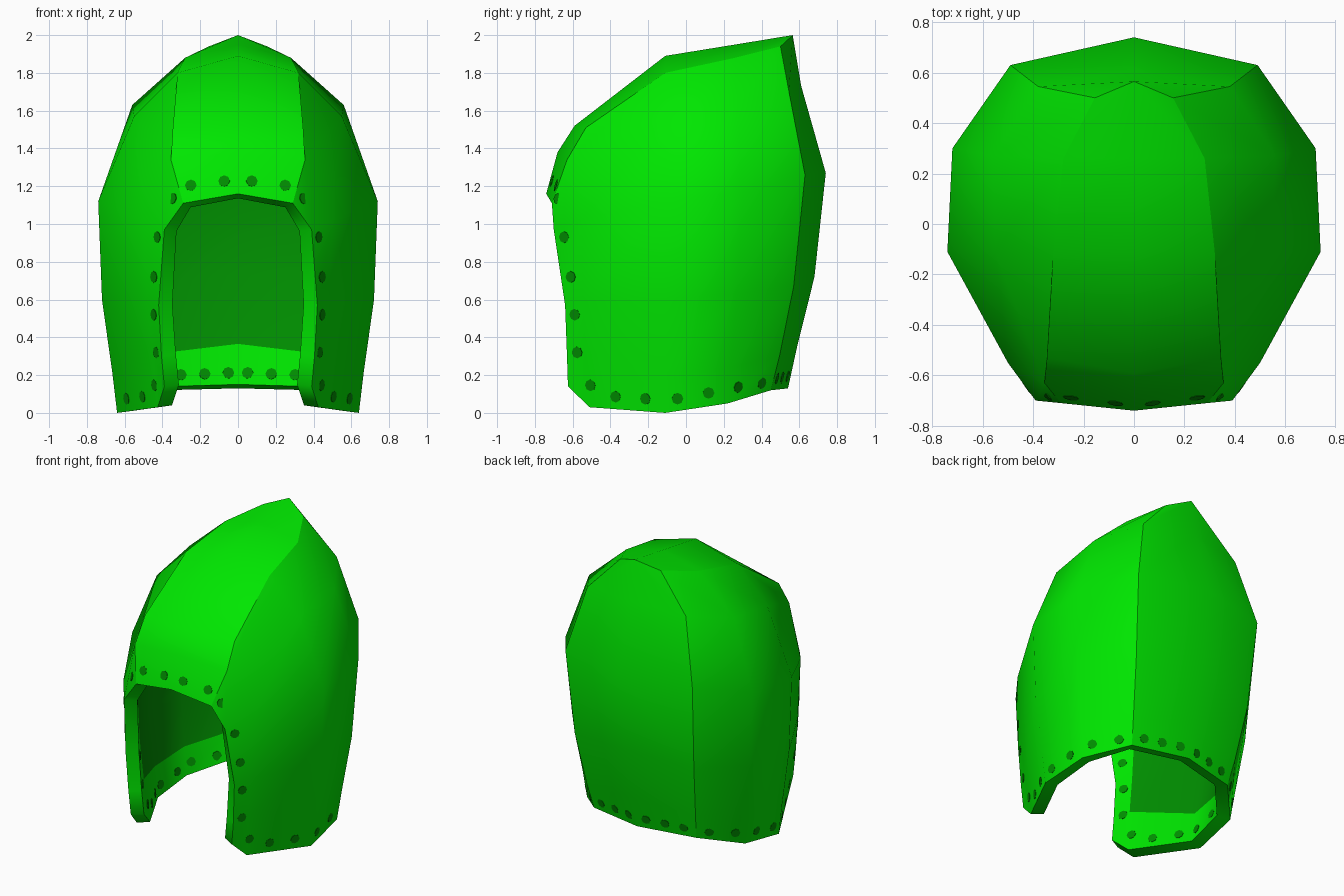
import bpy, bmesh, math
from mathutils import Vector
from mathutils.bvhtree import BVHTree

if "Cube" in bpy.data.objects:
    bpy.data.objects.remove(bpy.data.objects["Cube"])

WALL = 0.085


def material(name, rgb):
    m = bpy.data.materials.new(name)
    m.diffuse_color = (*rgb, 1)
    m.use_nodes = True
    m.node_tree.nodes["Principled BSDF"].inputs["Base Color"].default_value = m.diffuse_color
    return m


shell_green = material("bright_green", (0.0, 0.79, 0.0))
dark_green = material("dark_green", (0.0, 0.27, 0.0))

# Half shell: each row runs from the face opening round the side to the back centre
rows = [
    [(.39, -.625, .14), (.425, -.51, .03), (.64, -.11, 0), (.61, .22, .05), (.395, .45, .12), (0, .54, .13)],
    [(.405, -.63, .30), (.455, -.535, .33), (.665, -.11, .21), (.635, .235, .24), (.42, .495, .30), (0, .587, .345)],
    [(.42, -.64, .57), (.48, -.545, .60), (.72, -.11, .60), (.69, .27, .63), (.46, .57, .67), (0, .68, .72)],
    [(.39, -.70, .97), (.50, -.55, 1.02), (.74, -.11, 1.12), (.72, .30, 1.17), (.49, .63, 1.26), (0, .74, 1.27)],
    [(.29, -.71, 1.11), (.355, -.63, 1.34), (.55, -.11, 1.57), (.56, .27, 1.63), (.38, .545, 1.70), (0, .61, 1.73)],
]
# Crease that bounds the crown strip, and the crown's centre line
crease_top = [(.345, -.53, 1.51), (.32, -.11, 1.80), (.28, .26, 1.88), (.155, .50, 1.94), (0, .565, 2.0)]
centre = [(0, -.74, 1.16), (0, -.68, 1.38), (0, -.59, 1.52), (0, -.11, 1.89), (0, .26, 1.95)]

bm = bmesh.new()
g = [[bm.verts.new(p) for p in r] for r in rows]
top = [bm.verts.new(p) for p in crease_top]
mid = [bm.verts.new(p) for p in centre] + [top[4]]
CORE = 1   # faces away from the rim get a dark lining on the inside
for r, (a, b) in enumerate(zip(g, g[1:])):
    for i in range(5):
        f = bm.faces.new((a[i], a[i + 1], b[i + 1], b[i]))
        f.material_index = CORE if r > 0 and i > 0 else 0
for i in range(4):
    f = bm.faces.new((g[4][i + 1], g[4][i + 2], top[i + 1], top[i]))
    f.material_index = CORE
crease = [g[4][0], g[4][1]] + top[:4]
for i in range(5):
    f = bm.faces.new((crease[i], crease[i + 1], mid[i + 1], mid[i]))
    f.material_index = CORE if i > 0 else 0

# Sharp lines: the crown crease and the back corner
back_corner = [r[4] for r in g] + [top[3], top[4]]
for line in (crease, back_corner):
    for a, b in zip(line, line[1:]):
        bm.edges.get((a, b)).smooth = False

bmesh.ops.recalc_face_normals(bm, faces=bm.faces[:])
bm.faces.ensure_lookup_table()
if bm.faces[1].normal.x < 0:
    bmesh.ops.reverse_faces(bm, faces=bm.faces[:])
bm.normal_update()
outer_tree = BVHTree.FromBMesh(bm)

mesh = bpy.data.meshes.new("helmet_shell")
bm.to_mesh(mesh)
bm.free()
shell = bpy.data.objects.new("helmet_shell", mesh)
bpy.context.collection.objects.link(shell)
for m in (shell_green, shell_green, dark_green):
    mesh.materials.append(m)

# Mirror, give the wall its thickness, then smooth between the sharp lines.
# The inner wall uses the next material slot, so only the core turns dark.
mirror = shell.modifiers.new("mirror", 'MIRROR')
mirror.use_clip = True
solid = shell.modifiers.new("wall", 'SOLIDIFY')
solid.thickness = WALL
solid.offset = -1
solid.use_even_offset = True
solid.material_offset = 1
bpy.context.view_layer.objects.active = shell
shell.select_set(True)
for m in ("mirror", "wall"):
    bpy.ops.object.modifier_apply(modifier=m)
bpy.ops.object.shade_smooth_by_angle(angle=math.radians(50), keep_sharp_edges=True)

wall = bmesh.new()
wall.from_mesh(shell.data)
wall_tree = BVHTree.FromBMesh(wall)
wall.free()

# Rivets follow the rim on the outside and the inside
rivet_spots = [
    (.075, -.72, 1.23), (.25, -.69, 1.205), (.35, -.68, 1.135), (.435, -.65, .93),
    (.445, -.61, .72), (.44, -.585, .52), (.43, -.575, .32), (.45, -.51, .145),
    (.51, -.375, .085), (.59, -.215, .075), (.645, -.045, .075), (.635, .12, .105),
    (.58, .28, .135), (.47, .41, .155), (.32, .49, .18), (.195, .52, .185), (.07, .55, .19),
]
rb = bmesh.new()


def add_rivet(p, n):
    for s in (1, -1):
        mat = Vector((n.x * s, n.y, n.z)).to_track_quat('Z', 'Y').to_matrix().to_4x4()
        mat.translation = (p.x * s, p.y, p.z)
        bmesh.ops.create_cone(rb, cap_ends=True, segments=8, radius1=.031,
                              radius2=.031, depth=.004, matrix=mat)


for spot in rivet_spots:
    p, n, _, _ = outer_tree.find_nearest(Vector(spot))
    add_rivet(p, n)
    q, qn, _, dist = wall_tree.ray_cast(p - n * .01, -n, .2)
    if q is not None:
        add_rivet(q, qn)

rm = bpy.data.meshes.new("rim_rivets")
rb.to_mesh(rm)
rb.free()
rm.materials.append(dark_green)
bpy.context.collection.objects.link(bpy.data.objects.new("rim_rivets", rm))
